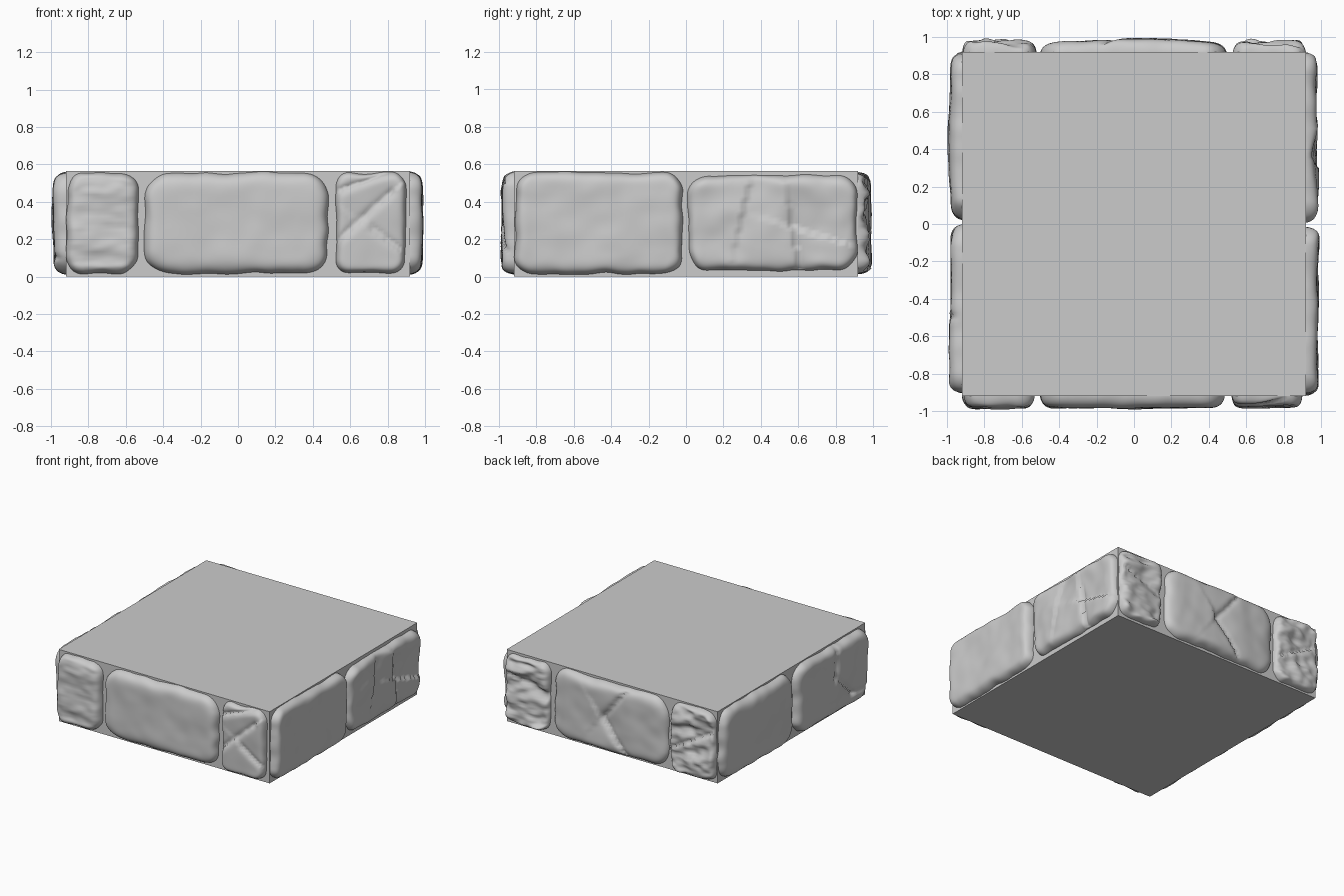
import bpy, bmesh, math
from mathutils import Matrix, Vector, noise

cube = bpy.data.objects.get("Cube")
if cube:
    bpy.data.objects.remove(cube, do_unlink=True)

HALF, HEIGHT = 0.92, 0.565

stone_grey = bpy.data.materials.new("stone grey")
stone_grey.use_nodes = True
colour = (0.6, 0.6, 0.6, 1)
stone_grey.diffuse_color = colour
stone_grey.node_tree.nodes["Principled BSDF"].inputs["Base Color"].default_value = colour


def add_object(name, bm):
    bmesh.ops.recalc_face_normals(bm, faces=bm.faces)
    mesh = bpy.data.meshes.new(name)
    bm.to_mesh(mesh)
    bm.free()
    mesh.materials.append(stone_grey)
    obj = bpy.data.objects.new(name, mesh)
    bpy.context.collection.objects.link(obj)
    return obj


# Mortar core: one plain block
core = bmesh.new()
bmesh.ops.create_cube(core, size=1, matrix=Matrix.Translation((0, 0, HEIGHT / 2))
                      @ Matrix.Diagonal((2 * HALF, 2 * HALF, HEIGHT, 1)))
add_object("core_block", core)


def crease(p, start, end, depth, step):
    """Height change near a crack: a groove, with one side lower than the other."""
    along = end - start
    f = max(0, min(1, (p - start).dot(along) / along.length_squared))
    off = p - (start + along * f)
    dist = off.length
    side = 1 if along.x * off.y - along.y * off.x > 0 else 0
    return -depth * math.exp(-(dist / 0.02) ** 2) - side * step * math.exp(-dist / 0.12)


def stone(name, angle, u0, u1, z0=0.01, z1=0.56, corner=0.1, depth=0.06,
          rough=0.008, bulge=0.0, grain=(4, 4), cracks=()):
    """Pillow-shaped stone on the wall that is turned by angle from the front."""
    hw, hh = (u1 - u0) / 2, (z1 - z0) / 2
    centre = Vector(((u0 + u1) / 2, (z0 + z1) / 2))
    nu, nv = max(40, int(hw * 160)), 48
    seed = Vector((angle * 3.1, u0 * 7.3, 5.7))
    turn = Matrix.Rotation(math.radians(angle), 3, 'Z')
    segments = [(Vector((a * hw, b * hh)), Vector((c * hw, d * hh)), deep, step)
                for a, b, c, d, deep, step in cracks]
    bm = bmesh.new()
    rows = []
    for j in range(nv + 1):
        row = []
        for i in range(nu + 1):
            # Grid packed toward the rim, with its corners rounded off
            p = Vector((hw * math.sin(math.pi * (i / nu - 0.5)),
                        hh * math.sin(math.pi * (j / nv - 0.5))))
            inner = Vector((max(corner - hw, min(hw - corner, p.x)),
                            max(corner - hh, min(hh - corner, p.y))))
            d = p - inner
            if d.length > 0:
                d *= max(abs(d.x), abs(d.y)) / d.length
            p = inner + d
            rim = min(1, d.length / corner)
            # Worn outline and uneven face
            wobble = noise.noise(Vector((p.x * 9, p.y * 9, 0)) + seed)
            q = p * (1 - 0.05 * rim * (0.5 + wobble) * min(1, 0.3 / p.length if p.length else 1))
            n = Vector((p.x * grain[0], p.y * grain[1], 1)) + seed
            h = depth + rough * (noise.noise(n) + 0.5 * noise.noise(n * 2.3))
            h += bulge * (1 - 2 * (p.x / hw) ** 2)
            h += sum(crease(p, *s) for s in segments)
            h = max(0.006, min(0.078, h)) * math.sqrt(max(0, 1 - rim ** 4)) - 0.008 * rim ** 8
            spot = turn @ Vector((centre.x + q.x, -HALF - h, 0))
            row.append(bm.verts.new((spot.x, spot.y, centre.y + q.y)))
        rows.append(row)
    for low, high in zip(rows, rows[1:]):
        for i in range(nu):
            bm.faces.new((low[i], low[i + 1], high[i + 1], high[i]))
    outward = turn @ Vector((0, -1, 0))
    obj = add_object(name, bm)
    if obj.data.polygons[len(obj.data.polygons) // 2].normal.dot(outward) < 0:
        obj.data.flip_normals()
    obj.data.shade_smooth()


# Front wall
stone("front_right_corner_stone", 0, -0.92, -0.53, depth=0.062, rough=0.012, grain=(5, 14))
stone("front_middle_stone", 0, -0.51, 0.49, corner=0.14, depth=0.064, rough=0.008)
stone("front_left_corner_stone", 0, 0.52, 0.9, corner=0.08, depth=0.062, rough=0.008,
      cracks=[(-1, 0.6, 0.6, 1, 0.012, 0.02), (-1, -0.4, 0.6, 0.6, 0.012, 0.018),
              (0, -0.1, 1, -0.6, 0.01, 0.015)])

# Left wall, u runs from front to back
stone("left_front_stone", 90, -0.92, -0.01, corner=0.1, depth=0.064, rough=0.012)
stone("left_back_stone", 90, 0.005, 0.92, z0=0.03, z1=0.545, corner=0.11, depth=0.06,
      rough=0.02, cracks=[(0.2, 0.3, 0.32, -1, 0.01, 0.025), (-0.3, 0.6, -0.4, -0.2, 0, 0.015),
                          (0.25, -0.1, 0.8, -0.4, 0, 0.02)])

# Back wall, u runs from left to right
stone("back_left_corner_stone", 180, -0.92, -0.53, corner=0.08, depth=0.05, rough=0.035,
      grain=(5, 13), cracks=[(-0.7, 0.4, 0.8, 0.1, 0.015, 0.02)])
stone("back_middle_stone", 180, -0.5, 0.5, corner=0.13, depth=0.058, rough=0.01, bulge=0.016,
      cracks=[(0.3, 0.9, -0.1, 0.0, 0.012, 0.015), (-0.1, 0.0, 0.3, -0.9, 0.012, 0.02)])
stone("back_right_corner_stone", 180, 0.52, 0.92, corner=0.08, depth=0.05, rough=0.035,
      grain=(6, 12), cracks=[(-0.8, -0.3, 0.7, 0.3, 0.015, 0.02)])

# Right wall, u runs from back to front
stone("right_back_stone", 270, -0.92, -0.02, corner=0.12, depth=0.06, rough=0.01, bulge=0.01)
stone("right_front_stone", 270, 0.0, 0.91, corner=0.12, depth=0.06, rough=0.012,
      cracks=[(0.1, 1, 0.05, 0.1, 0.015, -0.01), (0.05, 0.1, 0.5, -0.6, 0.015, -0.01),
              (0.5, -0.6, 1, -0.7, 0.012, 0)])
